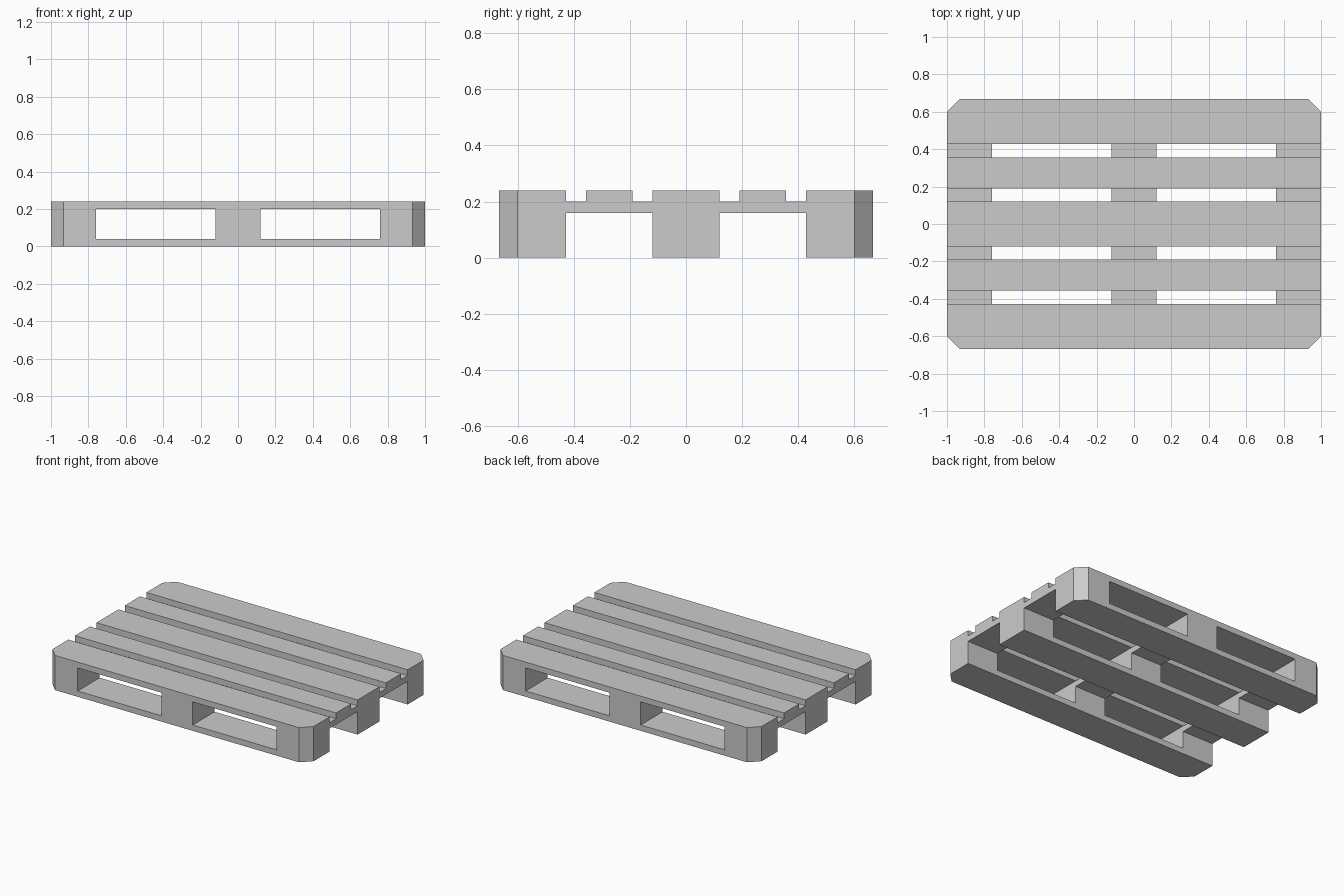
import bpy
import bmesh

cube = bpy.data.objects.get("Cube")
if cube:
    bpy.data.objects.remove(cube, do_unlink=True)

grey = bpy.data.materials.new("pallet grey")
grey.use_nodes = True
colour = (0.6, 0.6, 0.6, 1)
grey.diffuse_color = colour
grey.node_tree.nodes["Principled BSDF"].inputs["Base Color"].default_value = colour

HALF_X, HALF_Y, HEIGHT = 1.0, 0.667, 0.24
BOARD = 0.04                 # thickness of every board
ROW_INNER, ROW_MID = 0.427, 0.12
BLOCK_MID, BLOCK_SIDE = 0.12, 0.76
CHAMFER = 0.066


def prism(name, plan, z0, z1):
    """Extrude a flat plan outline from z0 up to z1."""
    bm = bmesh.new()
    base = bm.faces.new([bm.verts.new((x, y, z0)) for x, y in plan])
    top = bmesh.ops.extrude_face_region(bm, geom=[base])["geom"]
    verts = [v for v in top if isinstance(v, bmesh.types.BMVert)]
    bmesh.ops.translate(bm, verts=verts, vec=(0, 0, z1 - z0))
    bmesh.ops.recalc_face_normals(bm, faces=bm.faces)
    mesh = bpy.data.meshes.new(name)
    bm.to_mesh(mesh)
    bm.free()
    mesh.materials.append(grey)
    obj = bpy.data.objects.new(name, mesh)
    bpy.context.collection.objects.link(obj)
    return obj


def box(name, x0, x1, y0, y1, z0, z1):
    return prism(name, [(x0, y0), (x1, y0), (x1, y1), (x0, y1)], z0, z1)


def cut_windows(runner):
    """Cut the two fork openings, leaving three blocks."""
    for side in (-1, 1):
        x0, x1 = sorted((side * BLOCK_MID, side * BLOCK_SIDE))
        cutter = box("fork_cutter", x0, x1, -1, 1, BOARD, HEIGHT - BOARD)
        cutter.hide_render = True
        mod = runner.modifiers.new("fork opening", "BOOLEAN")
        mod.operation = "DIFFERENCE"
        mod.solver = "EXACT"
        mod.object = cutter
        bpy.context.view_layer.objects.active = runner
        bpy.ops.object.modifier_apply(modifier=mod.name)
        bpy.data.objects.remove(cutter, do_unlink=True)


# Full-height runners: bottom board, blocks and deck board in one piece
for name, s in (("front_runner", -1), ("back_runner", 1)):
    plan = [(-HALF_X, s * ROW_INNER), (HALF_X, s * ROW_INNER),
            (HALF_X, s * (HALF_Y - CHAMFER)), (HALF_X - CHAMFER, s * HALF_Y),
            (CHAMFER - HALF_X, s * HALF_Y), (-HALF_X, s * (HALF_Y - CHAMFER))]
    cut_windows(prism(name, plan, 0, HEIGHT))
cut_windows(box("middle_runner", -HALF_X, HALF_X, -ROW_MID, ROW_MID, 0, HEIGHT))

# Slim deck boards and cross stringers bridging the runners
for row, s in (("front", -1), ("back", 1)):
    y0, y1 = sorted((s * 0.19, s * 0.356))
    box(row + "_deck_board", -HALF_X, HALF_X, y0, y1, HEIGHT - BOARD, HEIGHT)
    y0, y1 = sorted((s * ROW_MID, s * ROW_INNER))
    for col, x0, x1 in (("right", -HALF_X, -BLOCK_SIDE),
                        ("middle", -BLOCK_MID, BLOCK_MID),
                        ("left", BLOCK_SIDE, HALF_X)):
        box(f"{row}_{col}_stringer", x0, x1, y0, y1,
            HEIGHT - 2 * BOARD, HEIGHT - BOARD)
